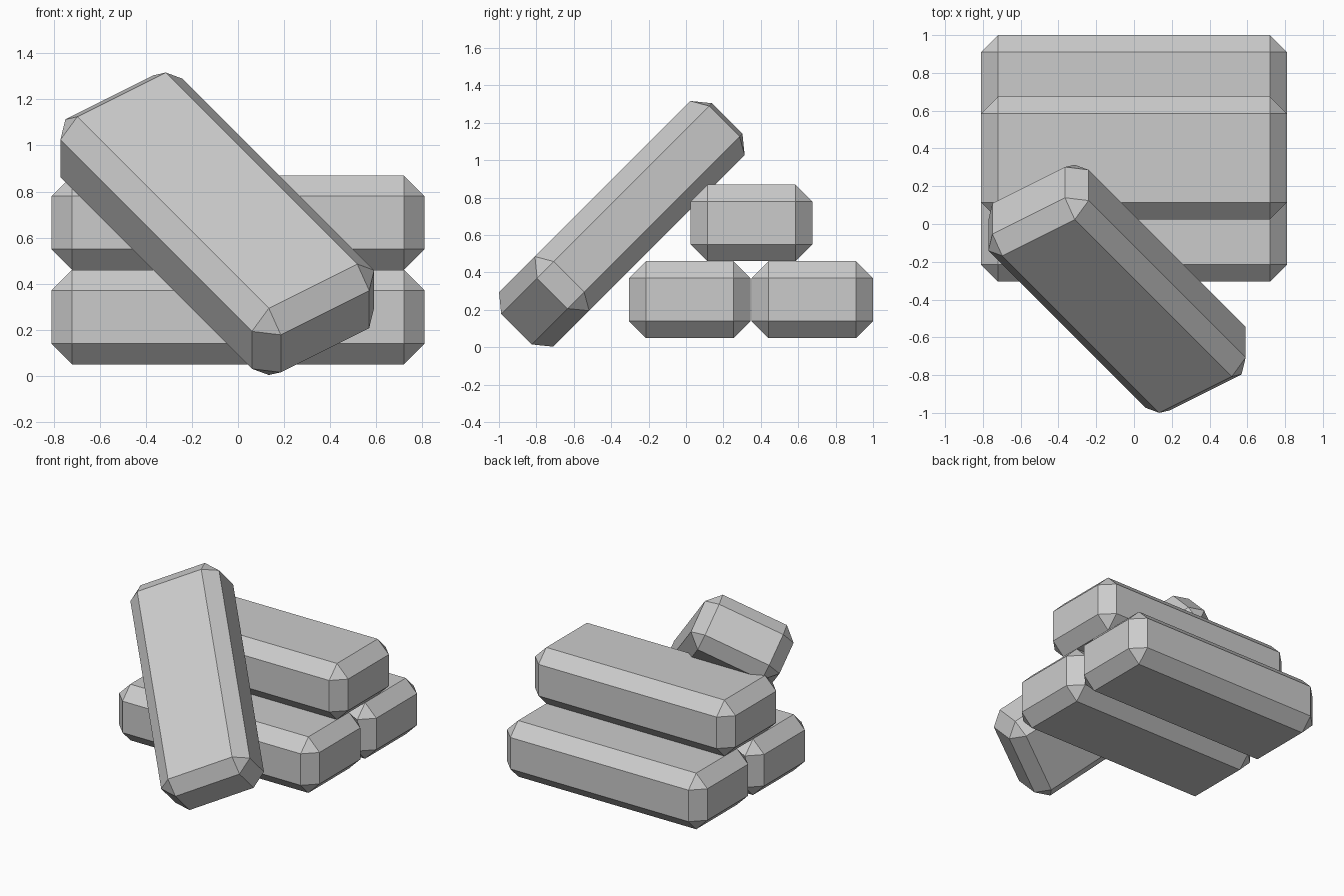
import bpy
import bmesh
from mathutils import Matrix, Vector

if "Cube" in bpy.data.objects:
    bpy.data.objects.remove(bpy.data.objects["Cube"], do_unlink=True)

SIZE = Vector((1.62, 0.65, 0.41))
CHAMFER = 0.09

# Single plain grey metal
grey = bpy.data.materials.new("plain_grey")
grey.use_nodes = True
colour = (0.6, 0.6, 0.6, 1)
grey.diffuse_color = colour
grey.node_tree.nodes["Principled BSDF"].inputs["Base Color"].default_value = colour


def add_bar(name, centre, rotation=None):
    """Chamfered block with its length along local x."""
    bm = bmesh.new()
    bmesh.ops.create_cube(bm, size=1, matrix=Matrix.Diagonal(SIZE.to_4d()))
    bmesh.ops.bevel(bm, geom=bm.edges[:], offset=CHAMFER, segments=1,
                    affect='EDGES', clamp_overlap=True)
    mesh = bpy.data.meshes.new(name)
    bm.to_mesh(mesh)
    bm.free()
    mesh.materials.append(grey)
    bar = bpy.data.objects.new(name, mesh)
    bpy.context.collection.objects.link(bar)
    turn = rotation.to_4x4() if rotation else Matrix.Identity(4)
    bar.matrix_world = Matrix.Translation(centre) @ turn
    return bar


# Stacked bars: two below, one bridging them
add_bar("lower_front_bar", (0, 0.02, 0.255))
add_bar("lower_back_bar", (0, 0.675, 0.255))
add_bar("upper_bar", (0, 0.35, 0.665))

# Bar leaning diagonally against the stack
length_axis = Vector((1, -1, -1)).normalized()
thickness_axis = Vector((0, -1, 1)).normalized()
width_axis = thickness_axis.cross(length_axis)
lean = Matrix((length_axis, width_axis, thickness_axis)).transposed()
add_bar("leaning_bar", (-0.09, -0.343, 0.66), lean)
